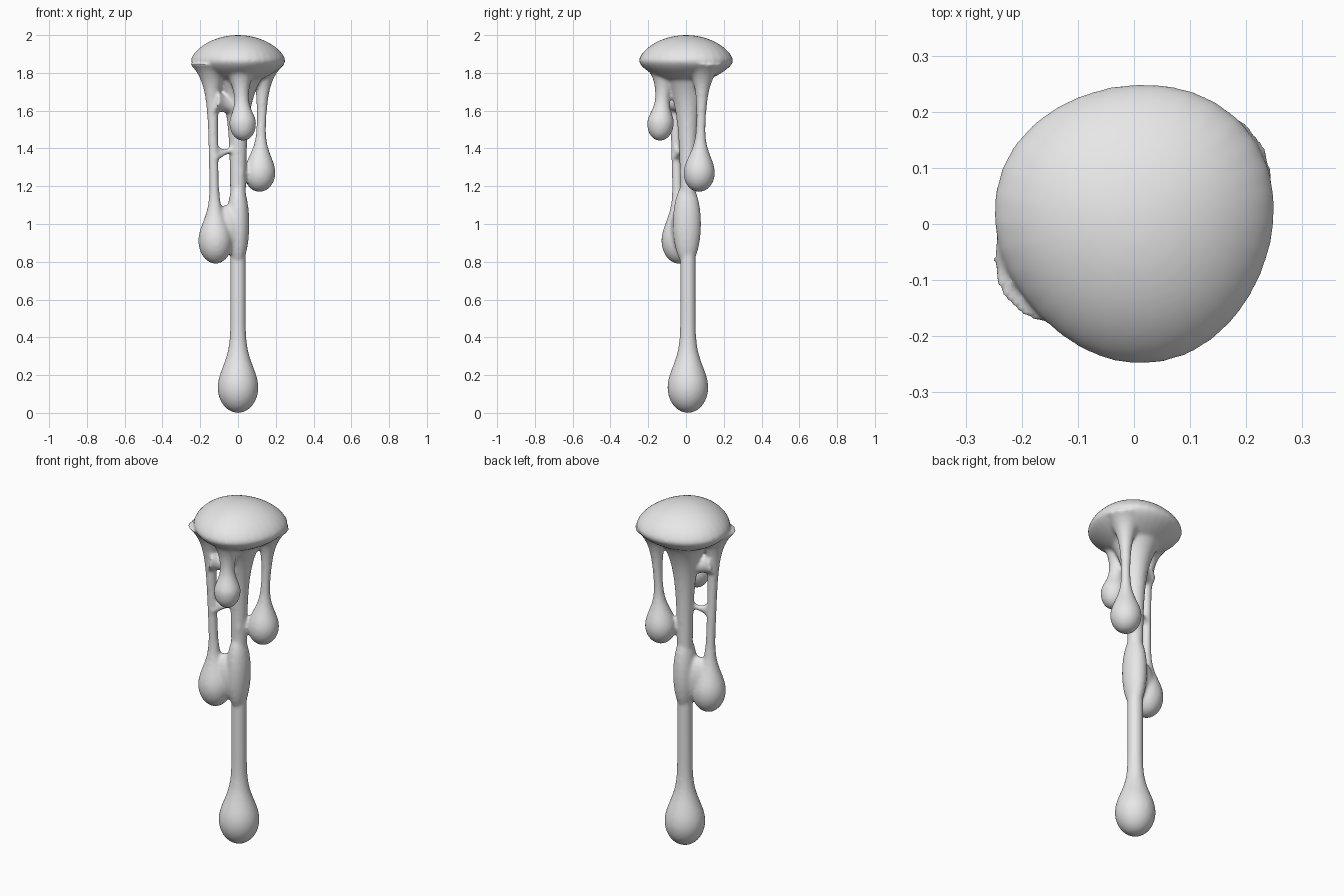
import bpy, bmesh
from math import cos, sin, exp, pi, sqrt, tau
from mathutils import Matrix, Vector

cube = bpy.data.objects.get("Cube")
if cube:
    bpy.data.objects.remove(cube, do_unlink=True)

SIDES = 32
RIM_HEIGHT = 1.865
RIM_RADIUS = 0.25
UP = Vector((0, 0, 1))
bm = bmesh.new()


def sweep(start, end, stations, outline=lambda angle: 1):
    """Close rings, given as (distance along the axis, radius), into a solid."""
    start, end = Vector(start), Vector(end)
    axis = (end - start).normalized()
    turn = UP.rotation_difference(axis)
    rings = []
    for distance, radius in stations:
        ring = []
        for i in range(SIDES):
            angle = tau * i / SIDES
            r = max(radius, 0.002) * outline(angle)
            offset = Vector((r * cos(angle), r * sin(angle), distance))
            ring.append(bm.verts.new(start + turn @ offset))
        rings.append(ring)
    for low, high in zip(rings, rings[1:]):
        for i in range(SIDES):
            j = (i + 1) % SIDES
            bm.faces.new((low[i], low[j], high[j], high[i]))
    bm.faces.new(reversed(rings[0]))
    bm.faces.new(rings[-1])


def drip(root, bulb, size, depth, taper, neck, flare, fade):
    """Hanging strand: rounded bulb, tapering neck and a root that flares out."""
    root, bulb = Vector(root), Vector(bulb)
    length = (root - bulb).length
    stations = []
    steps = 16
    for i in range(steps):
        angle = pi / 2 * i / steps
        stations.append((-depth * cos(angle), size * sin(angle)))
    steps = 80
    for i in range(steps + 1):
        d = length * i / steps
        swell = (size - neck) * exp(-(d / taper) ** 2)
        spread = flare * exp((d - length) / fade)
        stations.append((d, neck + swell + spread))
    sweep(root.lerp(bulb, 1), root, stations)


def blob(centre, radii):
    """Ellipsoid swelling."""
    place = Matrix.Translation(centre) @ Matrix.Diagonal((*radii, 1))
    bmesh.ops.create_uvsphere(bm, u_segments=SIDES, v_segments=SIDES // 2,
                              radius=1, matrix=place)


def bridge(start, end, waist, flare):
    """Thin thread between two strands, widening at both ends."""
    length = (Vector(end) - Vector(start)).length
    steps = 12
    stations = []
    for i in range(steps + 1):
        t = i / steps
        stations.append((length * t, waist + flare * (2 * t - 1) ** 2))
    sweep(start, end, stations)


# Uneven round cap: conical underside, domed crown
def cap_outline(angle):
    return 1 + 0.03 * cos(angle - 1) + 0.03 * cos(3 * (angle - 0.7))


cap = []
cap_steps = 40
for i in range(cap_steps + 1):
    angle = pi * i / cap_steps
    share = min(sin(angle), 1)
    if i < cap_steps / 2:
        height = -0.15 * (1 - share) ** 0.6
    else:
        height = 0.135 * max(1 - share ** 2, 0) ** 0.65
    cap.append((height, RIM_RADIUS * share))
sweep((0, 0, RIM_HEIGHT), (0, 0, 2), cap, cap_outline)

# Long central drip, with a swelling halfway down
drip(root=(0, 0.01, 1.85), bulb=(0, 0.01, 0.135), size=0.108, depth=0.135,
     taper=0.15, neck=0.041, flare=0.15, fade=0.14)
blob((0, 0.005, 1), (0.06, 0.075, 0.22))

# Right drip, merging into the swelling
drip(root=(-0.14, -0.065, 1.85), bulb=(-0.12, -0.04, 0.91), size=0.09, depth=0.12,
     taper=0.14, neck=0.025, flare=0.09, fade=0.09)
blob((-0.06, -0.02, 0.97), (0.08, 0.06, 0.13))

# Short front drip
drip(root=(0.01, -0.11, 1.85), bulb=(0.025, -0.135, 1.53), size=0.07, depth=0.09,
     taper=0.08, neck=0.03, flare=0.1, fade=0.07)

# Back left drip
drip(root=(0.135, 0.09, 1.85), bulb=(0.115, 0.07, 1.27), size=0.083, depth=0.1,
     taper=0.12, neck=0.023, flare=0.09, fade=0.08)

# Web and thin threads between neighbouring strands
bridge((-0.13, -0.06, 1.65), (0, 0, 1.62), 0.045, 0.02)
bridge((-0.13, -0.06, 1.35), (0, 0, 1.41), 0.015, 0.01)
bridge((-0.13, -0.06, 1.41), (-0.08, -0.035, 1.38), 0.014, 0.005)
bridge((0.1, 0.06, 1.27), (0, 0, 1.27), 0.02, 0.025)

bmesh.ops.recalc_face_normals(bm, faces=bm.faces)
mesh = bpy.data.meshes.new("dripping_slime")
bm.to_mesh(mesh)
bm.free()
slime_body = bpy.data.objects.new("dripping_slime", mesh)
bpy.context.collection.objects.link(slime_body)
bpy.context.view_layer.objects.active = slime_body
slime_body.select_set(True)

# Fuse all parts into one flowing skin
fuse = slime_body.modifiers.new("fuse", 'REMESH')
fuse.mode = 'VOXEL'
fuse.voxel_size = 0.009
soften = slime_body.modifiers.new("soften", 'SMOOTH')
soften.factor = 0.5
soften.iterations = 8
for modifier in ("fuse", "soften"):
    bpy.ops.object.modifier_apply(modifier=modifier)
bpy.ops.object.shade_smooth()

# Plain grey material
grey = (0.8, 0.8, 0.8, 1)
slime = bpy.data.materials.new("slime grey")
slime.use_nodes = True
slime.diffuse_color = grey
slime.node_tree.nodes["Principled BSDF"].inputs["Base Color"].default_value = grey
slime_body.data.materials.append(slime)
